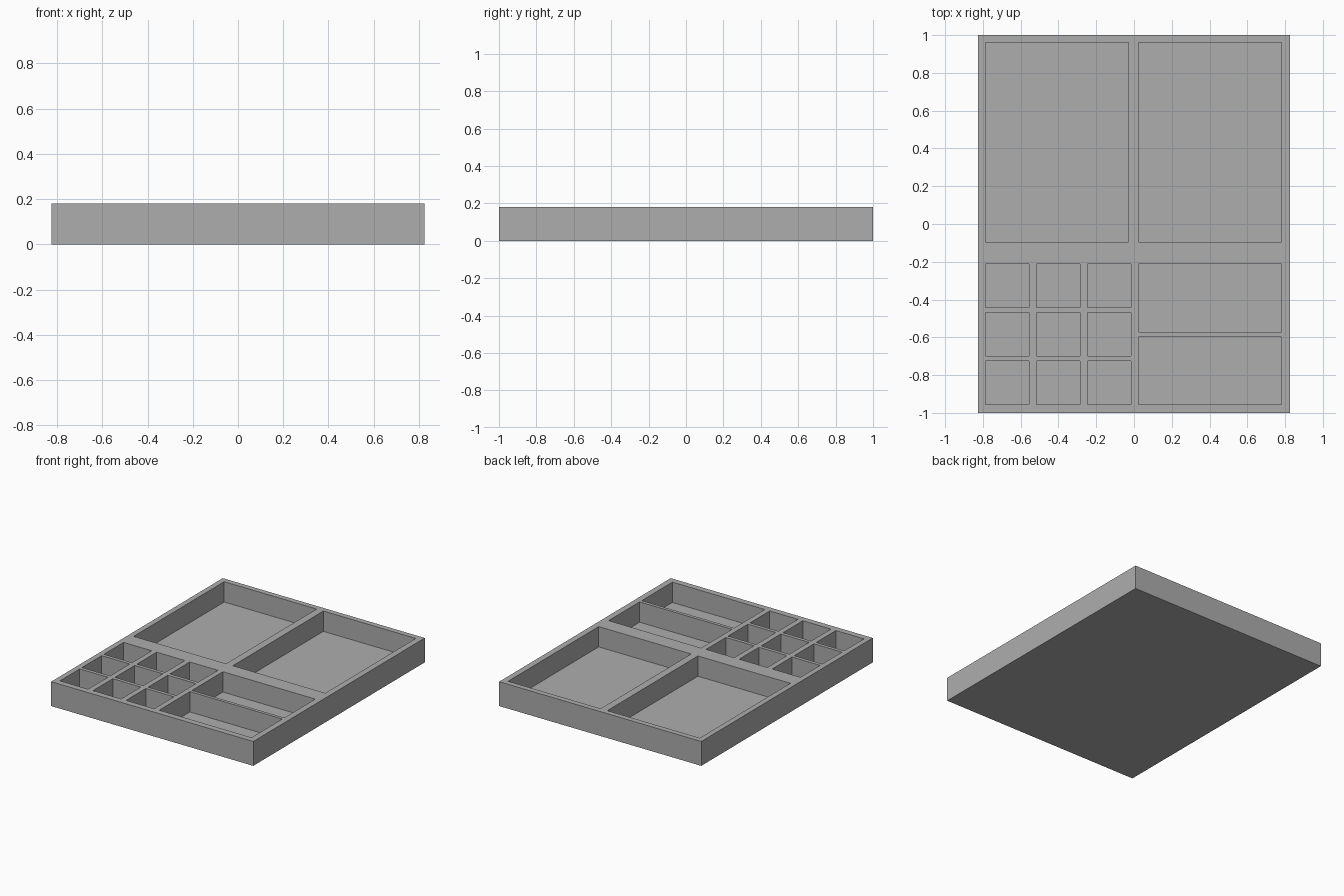
import bpy
import bmesh
from mathutils import Matrix, Vector

old = bpy.data.objects.get("Cube")
if old:
    bpy.data.objects.remove(old, do_unlink=True)

HEIGHT, FLOOR = 0.18, 0.03

grey = bpy.data.materials.new("plain grey")
grey.use_nodes = True
colour = (0.42, 0.42, 0.42, 1)
grey.diffuse_color = colour
grey.node_tree.nodes["Principled BSDF"].inputs["Base Color"].default_value = colour


def add_box(bm, x0, x1, y0, y1, z0, z1):
    centre = Vector((x0 + x1, y0 + y1, z0 + z1)) / 2
    size = Matrix.Diagonal((x1 - x0, y1 - y0, z1 - z0, 1))
    bmesh.ops.create_cube(bm, size=1, matrix=Matrix.Translation(centre) @ size)


def make_object(name, boxes):
    bm = bmesh.new()
    for box in boxes:
        add_box(bm, *box)
    mesh = bpy.data.meshes.new(name)
    bm.to_mesh(mesh)
    bm.free()
    mesh.materials.append(grey)
    obj = bpy.data.objects.new(name, mesh)
    bpy.context.scene.collection.objects.link(obj)
    return obj


# Compartments as x and y ranges
left, right = (-0.785, -0.03), (0.025, 0.78)
back = (-0.096, 0.96)
pockets = [(left, back), (right, back),
           (right, (-0.573, -0.212)), (right, (-0.955, -0.597))]

# Three by three grid of small square compartments
CELL = 0.23
for i in range(3):
    for j in range(3):
        x, y = -0.785 + 0.27 * i, -0.955 + 0.256 * j
        pockets.append(((x, x + CELL), (y, y + CELL)))

# Solid tray body with the compartments cut out
tray = make_object("organizer_tray", [(-0.825, 0.825, -1, 1, 0, HEIGHT)])
cutter = make_object("compartment_cutter",
                     [(*px, *py, FLOOR, HEIGHT + 0.1) for px, py in pockets])
cutter.hide_render = True

cut = tray.modifiers.new("compartments", 'BOOLEAN')
cut.operation = 'DIFFERENCE'
cut.solver = 'EXACT'
cut.object = cutter
bpy.context.view_layer.objects.active = tray
bpy.ops.object.modifier_apply(modifier=cut.name)
bpy.data.objects.remove(cutter, do_unlink=True)
